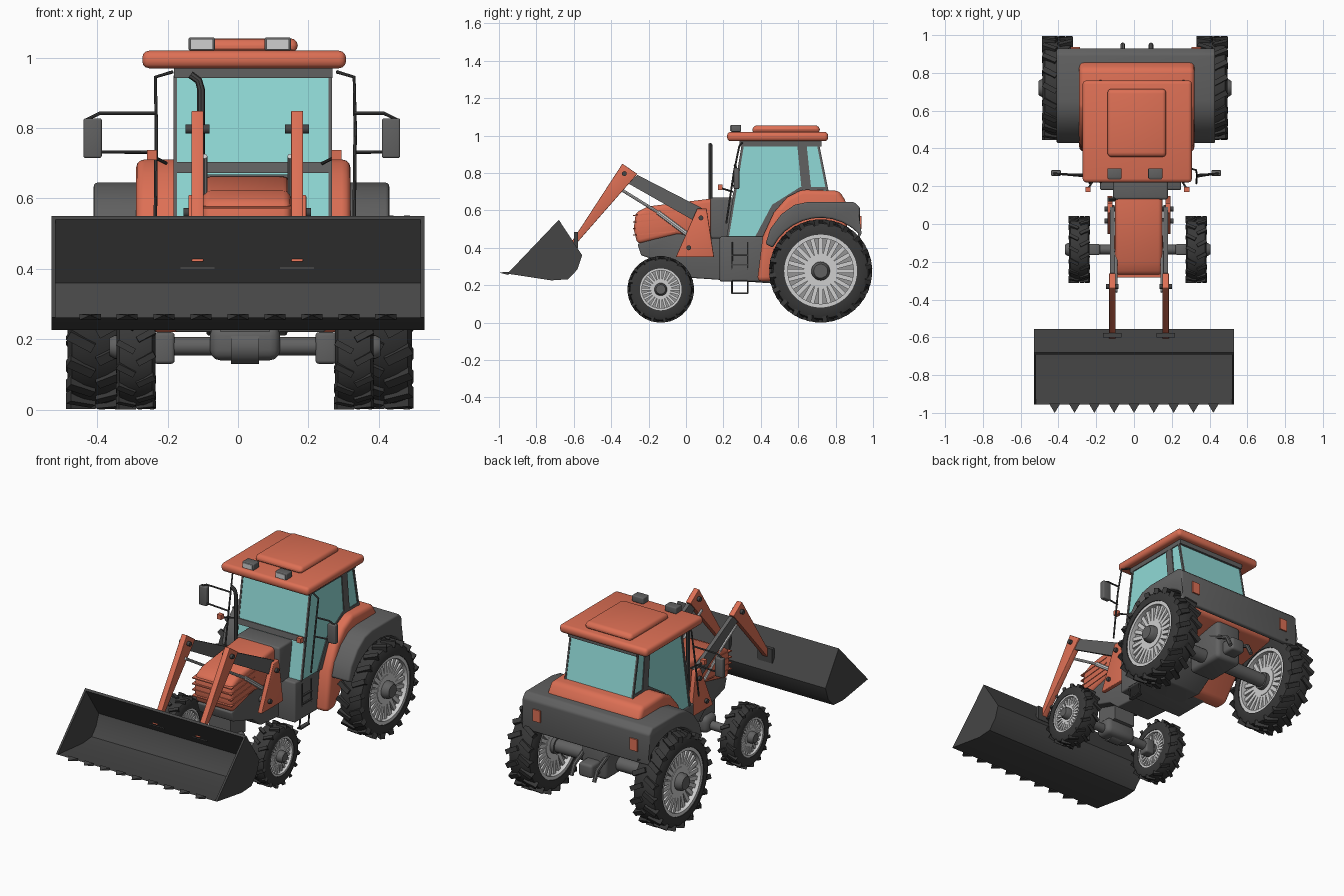
import bpy, bmesh, math
from mathutils import Matrix, Vector

old = bpy.data.objects.get("Cube")
if old:
    bpy.data.objects.remove(old, do_unlink=True)


def material(name, r, g, b):
    m = bpy.data.materials.new(name)
    m.use_nodes = True
    m.diffuse_color = (r, g, b, 1)
    m.node_tree.nodes["Principled BSDF"].inputs["Base Color"].default_value = (r, g, b, 1)
    return m


ORANGE = material("orange_paint", 0.72, 0.16, 0.09)
GREY = material("grey_metal", 0.12, 0.12, 0.12)
DARK = material("dark_steel", 0.06, 0.06, 0.06)
RUBBER = material("black_rubber", 0.04, 0.04, 0.04)
GLASS = material("cyan_glass", 0.28, 0.70, 0.68)
LIGHT = material("light_metal", 0.62, 0.62, 0.62)
RECESS = material("rim_recess", 0.3, 0.3, 0.3)


def finish(name, bm, mat, bevel=0):
    bmesh.ops.recalc_face_normals(bm, faces=bm.faces[:])
    if bevel:
        edges = [e for e in bm.edges if e.calc_face_angle(0) > 0.5]
        bmesh.ops.bevel(bm, geom=edges, offset=bevel, segments=3, profile=0.5,
                        affect='EDGES', clamp_overlap=True)
    me = bpy.data.meshes.new(name)
    bm.to_mesh(me)
    bm.free()
    me.materials.append(mat)
    ob = bpy.data.objects.new(name, me)
    bpy.context.collection.objects.link(ob)
    return ob


def prism(name, pts, x0, x1, mat, bevel=0):
    """Side profile of (y, z) points, extruded along x."""
    bm = bmesh.new()
    face = bm.faces.new([bm.verts.new((x0, y, z)) for y, z in pts])
    out = bmesh.ops.extrude_face_region(bm, geom=[face])["geom"]
    bmesh.ops.translate(bm, vec=(x1 - x0, 0, 0),
                        verts=[v for v in out if isinstance(v, bmesh.types.BMVert)])
    return finish(name, bm, mat, bevel)


def box(name, x, y, z, mat, bevel=0):
    return prism(name, [(y[0], z[0]), (y[1], z[0]), (y[1], z[1]), (y[0], z[1])],
                 x[0], x[1], mat, bevel)


def lathe(name, profile, centre, mat, steps=48):
    """Closed (x, radius) profile turned around the x axis."""
    bm = bmesh.new()
    rings = []
    for i in range(steps):
        a = math.tau * i / steps
        rings.append([bm.verts.new(Vector(centre) + Vector((x, r * math.sin(a), r * math.cos(a))))
                      for x, r in profile])
    for i, ring in enumerate(rings):
        nxt = rings[(i + 1) % steps]
        for j in range(len(profile)):
            k = (j + 1) % len(profile)
            bm.faces.new((ring[j], ring[k], nxt[k], nxt[j]))
    bmesh.ops.remove_doubles(bm, verts=bm.verts[:], dist=1e-5)
    return finish(name, bm, mat)


def rod(name, x0, x1, y, z, r, mat, steps=20):
    return lathe(name, [(x0, 0), (x0, r), (x1, r), (x1, 0)], (0, y, z), mat, steps)


def blocks(name, matrices, mat):
    bm = bmesh.new()
    for m in matrices:
        bmesh.ops.create_cube(bm, size=1, matrix=m)
    return finish(name, bm, mat)


def tube(name, pts, r, mat):
    cu = bpy.data.curves.new(name, 'CURVE')
    cu.dimensions = '3D'
    cu.bevel_depth, cu.bevel_resolution, cu.use_fill_caps = r, 2, True
    sp = cu.splines.new('POLY')
    sp.points.add(len(pts) - 1)
    for p, co in zip(sp.points, pts):
        p.co = (*co, 1)
    cu.materials.append(mat)
    ob = bpy.data.objects.new(name, cu)
    bpy.context.collection.objects.link(ob)
    bpy.ops.object.select_all(action='DESELECT')
    ob.select_set(True)
    bpy.context.view_layer.objects.active = ob
    bpy.ops.object.convert(target='MESH')


def wheel(name, c, R, rim, w, side, hub, lugs):
    h = w / 2
    lathe(name + "_tyre", [(-h, rim), (-h, .82 * R), (-.42 * w, .92 * R), (-.2 * w, .95 * R), (.2 * w, .95 * R),
                           (.42 * w, .92 * R), (h, .82 * R), (h, rim)], c, RUBBER)
    lathe(name + "_rim_ring", [(-.47 * w, .9 * rim), (-.47 * w, 1.02 * rim),
                               (.47 * w, 1.02 * rim), (.47 * w, .9 * rim)], c, LIGHT)
    lathe(name + "_rim_disc", [(-.26 * w, 0), (-.26 * w, rim), (.26 * w, rim), (.26 * w, 0)], c, RECESS)
    lathe(name + "_rim_centre", [(-.36 * w, 0), (-.36 * w, .42 * rim), (.36 * w, .42 * rim), (.36 * w, 0)], c, LIGHT)
    out = h + 0.02
    lathe(name + "_hub", [(-side * h, 0), (-side * h, hub), (side * out * .8, hub),
                          (side * out, .75 * hub), (side * out, 0)], c, GREY, 20)
    place, spokes, treads = Matrix.Translation(c), [], []
    for i in range(24):
        spokes.append(place @ Matrix.Rotation(math.tau * i / 24, 4, 'X') @ Matrix.Translation((0, 0, .65 * rim))
                      @ Matrix.Diagonal((.68 * w, .115 * rim, .6 * rim, 1)))
    for i in range(lugs):
        for s in (-1, 1):
            a = math.tau * (i + (.5 if s > 0 else 0)) / lugs
            treads.append(place @ Matrix.Rotation(a, 4, 'X') @ Matrix.Translation((s * .26 * w, 0, .935 * R))
                          @ Matrix.Rotation(s * .5, 4, 'Z') @ Matrix.Diagonal((.5 * w, .1 * R, .12 * R, 1)))
    blocks(name + "_spokes", spokes, LIGHT)
    blocks(name + "_treads", treads, RUBBER)


# Wheels and axles
for label, s in (("left", 1), ("right", -1)):
    wheel("rear_wheel_" + label, (.005 + s * .41, .72, .276), .276, .195, .16, s, .05, 20)
    wheel("front_wheel_" + label, (.02 + s * .31, -.135, .178), .178, .112, .11, s, .034, 16)
    x = sorted((.02 + s * .2, .02 + s * .26))
    box("front_knuckle_" + label, x, (-.165, -.105), (.13, .22), GREY, .01)
rod("front_axle", -.27, .31, -.135, .18, .026, GREY)
box("front_axle_housing", (-.08, .12), (-.19, -.08), (.14, .24), GREY, .03)
rod("front_axle_boss", -.02, .06, -.15, .18, .05, GREY)
box("front_axle_mount", (-.05, .09), (-.2, -.06), (.22, .38), GREY)
rod("rear_axle", -.37, .38, .72, .276, .04, GREY)
box("rear_differential", (-.07, .10), (.6, .85), (.22, .46), GREY, .025)
box("rear_hitch", (-.03, .06), (.82, .93), (.25, .33), GREY, .015)
for x in (-.06, .09):
    tube("hitch_link", [(x, .78, .38), (x, .92, .31), (x, .95, .25)], .012, GREY)

# Chassis, tank and bonnet
prism("chassis", [(-.26, .42), (-.24, .36), (-.05, .3), (.02, .24), (.46, .21), (.6, .3), (.6, .42),
                  (.15, .5), (-.05, .5)], -.09, .14, GREY, .008)
box("cab_base", (-.18, .25), (.18, .42), (.22, .46), GREY, .01)
box("cowl", (-.11, .18), (.13, .27), (.45, .668), GREY, .012)
prism("bonnet", [(-.26, .42), (-.28, .5), (-.268, .59), (-.2, .622), (.15, .665), (.15, .46), (-.05, .47)],
      -.1, .15, ORANGE, .022)
for z in (.465, .5, .535, .57):
    prism("bonnet_louvre", [(-.284, z), (-.06, z + .02), (-.06, z + .026), (-.284, z + .006)],
          -.104, .154, ORANGE)

# Rear body and mudguards
prism("rear_body", [(.38, .22), (.41, .46), (.47, .59), (.54, .67), (.62, .712), (.82, .705), (.86, .64),
                    (.86, .45), (.6, .4), (.46, .22)], -.29, .32, ORANGE, .025)
arc = [(.72 + .285 * math.cos(a), .276 + .285 * math.sin(a))
       for a in [math.radians(44 + 11 * i) for i in range(11)]]
prism("mudguards", [(.425, .42), (.45, .5), (.51, .58), (.58, .63), (.65, .645), (.9, .645), (.93, .615),
                    (.93, .43), (.9, .43)] + arc, -.41, .43, GREY, .018)
for x in (-.31, .33):
    box("rear_lamp", (x - .025, x + .025), (.925, .938), (.5, .57), ORANGE)

# Cab
CX = (-.178, .262)
prism("cab_glass", [(.22, .46), (.3, .95), (.71, .95), (.76, .7), (.6, .6), (.5, .46)], *CX, GLASS)
box("cab_header", (-.182, .268), (.285, .725), (.943, .975), GREY)
prism("windscreen_bar", [(.248, .672), (.26, .672), (.266, .704), (.254, .704)], -.18, .264, GREY)
for x in CX:
    a, b = x - .005, x + .005
    prism("front_pillar", [(.217, .46), (.23, .46), (.31, .95), (.297, .95)], a, b, GREY)
    prism("middle_pillar", [(.62, .69), (.672, .69), (.645, .95), (.595, .95)], a, b, GREY)
    prism("rear_pillar", [(.75, .7), (.763, .7), (.713, .95), (.7, .95)], a, b, GREY)
    prism("door_arch", [(.37, .46), (.41, .46), (.48, .59), (.62, .71), (.76, .71), (.76, .725),
                        (.61, .725), (.46, .63)], a, b, GREY)
box("roof", (-.272, .307), (.22, .76), (.97, 1.02), ORANGE, .02)
prism("roof_hatch", [(.35, 1.015), (.72, 1.015), (.71, 1.055), (.36, 1.055)], -.14, .17, ORANGE, .02)
for x in (-.103, .113):
    box("roof_lamp", (x - .038, x + .038), (.24, .295), (1.02, 1.058), GREY, .006)
    box("roof_lamp_lens", (x - .032, x + .032), (.235, .242), (1.024, 1.053), LIGHT)

# Mirrors and handrails
for s, inner, outer, side in ((-1, -.235, -.413, "right"), (1, .33, .435, "left")):
    tube("handrail_" + side, [(inner, .215, .53), (inner + .003, .255, .8), (inner, .285, .945),
                              (inner - s * .05, .3, .96)], .005, DARK)
    tube("mirror_bracket_" + side, [(inner, .26, .842), (outer - s * .02, .265, .842), (outer + s * .015, .268, .825),
                                    (outer + s * .015, .268, .75), (outer - s * .01, .265, .732),
                                    (inner, .25, .732)], .005, DARK)
    box("mirror_" + side, (outer - .026, outer + .026), (.255, .285), (.715, .828), GREY, .006)
    xl = .018 + s * .262
    box("indicator_" + side, (xl - .014, xl + .014), (.17, .195), (.71, .738), ORANGE)
    tube("indicator_stalk_" + side, [(xl, .185, .72), (xl - s * .04, .25, .7)], .005, DARK)

# Exhaust and steps
tube("exhaust", [(-.105, .13, .5), (-.105, .13, .91), (-.112, .13, .935), (-.135, .13, .952)], .011, DARK)
for y in (.245, .33):
    tube("step_rail", [(.25, y, .43), (.25, y, .33), (.232, y, .155)], .005, DARK)
for x, z in ((.233, .158), (.24, .23), (.248, .31), (.25, .36)):
    box("step_tread", (x - .015, x + .01), (.245, .33), (z - .004, z + .004), DARK)

# Loader arms
for x, side in ((-.115, "right"), (.168, "left")):
    s = 1 if side == "left" else -1
    prism("loader_bracket_" + side, [(.06, .61), (.11, .61), (.15, .35), (-.055, .35)],
          x + s * .012 - .014, x + s * .012 + .014, ORANGE, .004)
    prism("rear_arm_" + side, [(-.31, .745), (-.26, .79), (.09, .61), (.1, .56), (.06, .535)],
          x - .011, x + .011, GREY)
    prism("front_arm_" + side, [(-.34, .85), (-.26, .795), (-.58, .43), (-.62, .42)],
          x - .017, x + .017, ORANGE, .003)
    tube("ram_sleeve_" + side, [(x - s * .02, -.15, .59), (x - s * .02, .01, .47)], .013, LIGHT)
    tube("ram_rod_" + side, [(x - s * .02, -.36, .72), (x - s * .02, -.15, .59)], .008, LIGHT)
    for y, z, w in ((-.33, .797, .034), (.08, .56, .04), (.015, .4, .04)):
        rod("pivot_bolt", x - w, x + w, y, z, .013, DARK, 12)
    box("bucket_hook_" + side, (x - .048, x + .048), (-.6, -.578), (.4, .485), DARK)
rod("bracket_crossbar", -.13, .18, .015, .4, .018, GREY)

# Bucket
outer = [(-.955, .262), (-.72, .226), (-.63, .232), (-.58, .285), (-.555, .36), (-.68, .55)]
inner = [(-.69, .54), (-.57, .36), (-.594, .295), (-.636, .247), (-.72, .24)]
prism("bucket_shell", outer + inner, -.525, .525, DARK)
for x in (-.53, .518):
    prism("bucket_side", outer, x, x + .012, DARK)
for i in range(9):
    x = -.42 + .105 * i
    bm = bmesh.new()
    tip = [bm.verts.new(p) for p in ((x - .03, -.95, .255), (x + .03, -.95, .255), (x, -1, .268),
                                     (x - .03, -.95, .272), (x + .03, -.95, .272))]
    for f in ((0, 1, 2), (3, 4, 2), (0, 3, 2), (1, 4, 2), (0, 1, 4, 3)):
        bm.faces.new([tip[k] for k in f])
    finish("bucket_tooth", bm, DARK)

# Shading
bpy.ops.object.select_all(action='DESELECT')
for ob in bpy.context.collection.objects:
    if ob.type == 'MESH':
        ob.select_set(True)
        bpy.context.view_layer.objects.active = ob
bpy.ops.object.shade_smooth_by_angle(angle=math.radians(35))
